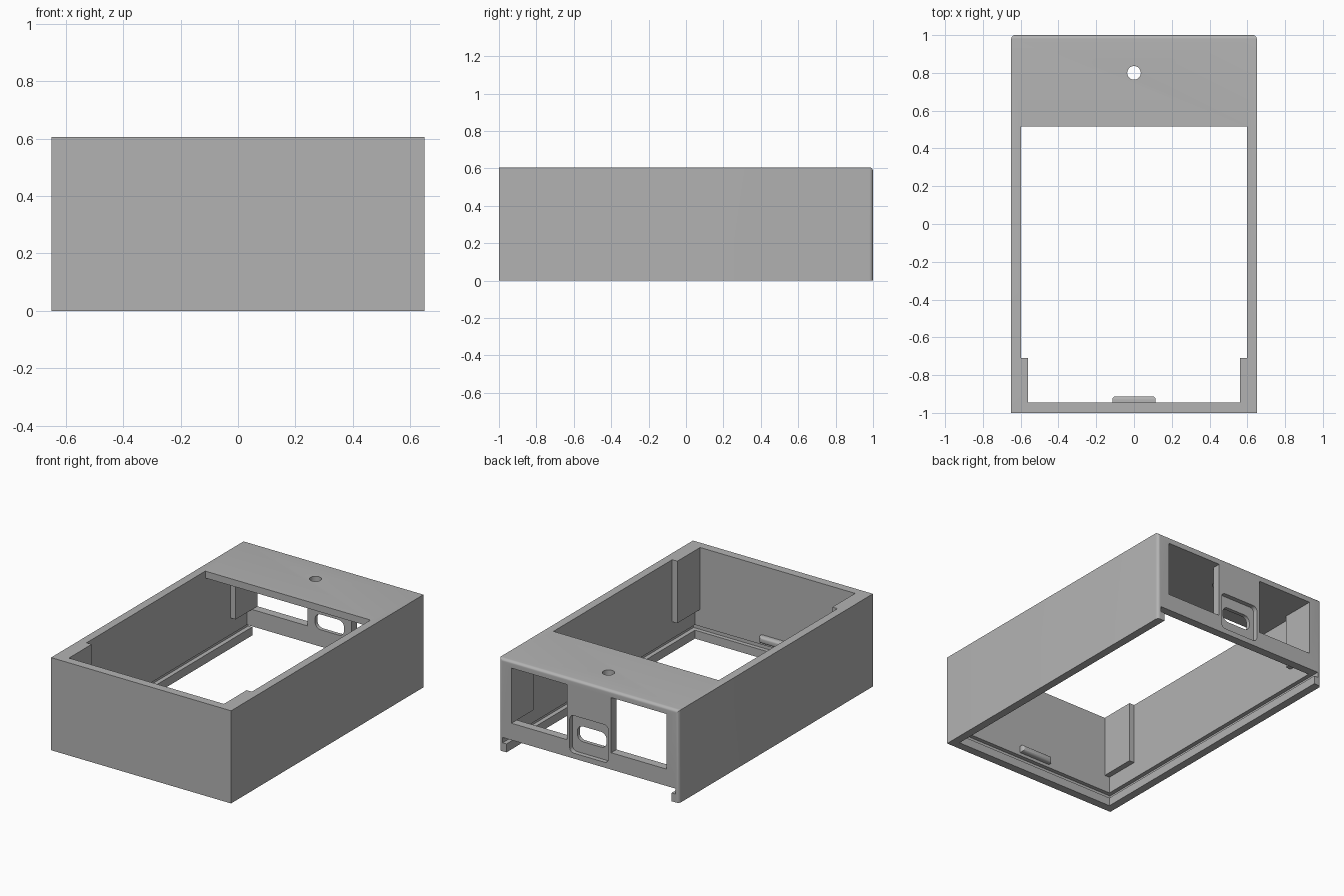
import bpy, bmesh, math
from mathutils import Matrix

old = bpy.data.objects.get("Cube")
if old:
    bpy.data.objects.remove(old, do_unlink=True)

W, L, H = 0.65, 1.0, 0.605      # half width, half length, height
IN_X, IN_Y = 0.597, 0.945       # inner faces of the walls
DECK_Z = 0.56                   # underside of the rear deck

grey = bpy.data.materials.new("matte_grey")
grey.use_nodes = True
COLOR = (0.45, 0.45, 0.45, 1)
grey.diffuse_color = COLOR
grey.node_tree.nodes["Principled BSDF"].inputs["Base Color"].default_value = COLOR


def make_object(name, bm):
    bmesh.ops.recalc_face_normals(bm, faces=bm.faces[:])
    mesh = bpy.data.meshes.new(name)
    bm.to_mesh(mesh)
    bm.free()
    mesh.materials.append(grey)
    obj = bpy.data.objects.new(name, mesh)
    bpy.context.collection.objects.link(obj)
    return obj


def box(name, xs, ys, zs, radius=0, rounded=None, segments=6):
    """Box between limits; edges passing the rounded test are rounded."""
    bm = bmesh.new()
    bmesh.ops.create_cube(bm, size=1)
    for v in bm.verts:
        for axis, (a, b) in enumerate((xs, ys, zs)):
            v.co[axis] = a if v.co[axis] < 0 else b
    if radius:
        edges = [e for e in bm.edges if rounded(e)]
        bmesh.ops.bevel(bm, geom=edges, offset=radius, segments=segments,
                        affect='EDGES', profile=0.5)
    return make_object(name, bm)


def along_y(edge):
    a, b = edge.verts
    return abs(a.co.y - b.co.y) > 0.001


def rear_outer(edge):
    a, b = edge.verts
    return min(a.co.y, b.co.y) > L - 0.01 and max(a.co.z, b.co.z) > 0.1


def cut(target, cutter):
    mod = target.modifiers.new("cut", 'BOOLEAN')
    mod.operation, mod.solver, mod.object = 'DIFFERENCE', 'EXACT', cutter
    bpy.context.view_layer.objects.active = target
    bpy.ops.object.modifier_apply(modifier=mod.name)
    bpy.data.objects.remove(cutter, do_unlink=True)


# Outer shell with softened rear edges
shell = box("case_shell", (-W, W), (-L, L), (0, H), 0.02, rear_outer)

# Main cavity and top opening
cut(shell, box("cavity", (-IN_X, IN_X), (-IN_Y, IN_Y), (-0.1, DECK_Z)))
cut(shell, box("top_opening", (-IN_X, IN_X), (-IN_Y, 0.515), (0.5, 0.8)))

# Sliding lid channel, open at the rear
cut(shell, box("lid_entry", (-IN_X, IN_X), (0.9, 1.1), (-0.1, 0.07)))
cut(shell, box("lid_groove", (-0.625, 0.625), (-0.972, 1.2), (0.055, 0.09)))

# Rear windows
for side in (-1, 1):
    xs = sorted((side * 0.16, side * 0.56))
    cut(shell, box("window", xs, (0.9, 1.1), (0.2, DECK_Z)))

# Connector recess and slot between the windows
cut(shell, box("recess", (-0.14, 0.14), (0.97, 1.1), (0.125, 0.37), 0.03, along_y))
cut(shell, box("slot", (-0.105, 0.105), (0.9, 1.1), (0.2, 0.3), 0.04, along_y))

# Round hole in the deck
bm = bmesh.new()
bmesh.ops.create_cone(bm, cap_ends=True, segments=40, radius1=0.036, radius2=0.036,
                      depth=0.3, matrix=Matrix.Translation((0, 0.8, 0.58)))
cut(shell, make_object("deck_hole", bm))

# Corner ribs inside the side walls
parts = [shell]
for side, label in ((1, "left"), (-1, "right")):
    xs = sorted((side * 0.56, side * (IN_X + 0.01)))
    parts.append(box("front_rib_" + label, xs, (-0.71, -IN_Y - 0.01)[::-1], (0.2, H)))
    parts.append(box("rear_rib_" + label, xs, (0.775, IN_Y + 0.01), (0.2, DECK_Z + 0.01)))

# Rounded catch bar on the inside of the front wall
parts.append(box("front_catch", (-0.115, 0.115), (-0.955, -0.912), (0.11, 0.155),
                 0.018, lambda e: min(v.co.y for v in e.verts) > -0.93))

for obj in parts:
    bpy.ops.object.select_all(action='DESELECT')
    obj.select_set(True)
    bpy.context.view_layer.objects.active = obj
    bpy.ops.object.shade_smooth_by_angle(angle=math.radians(30))
